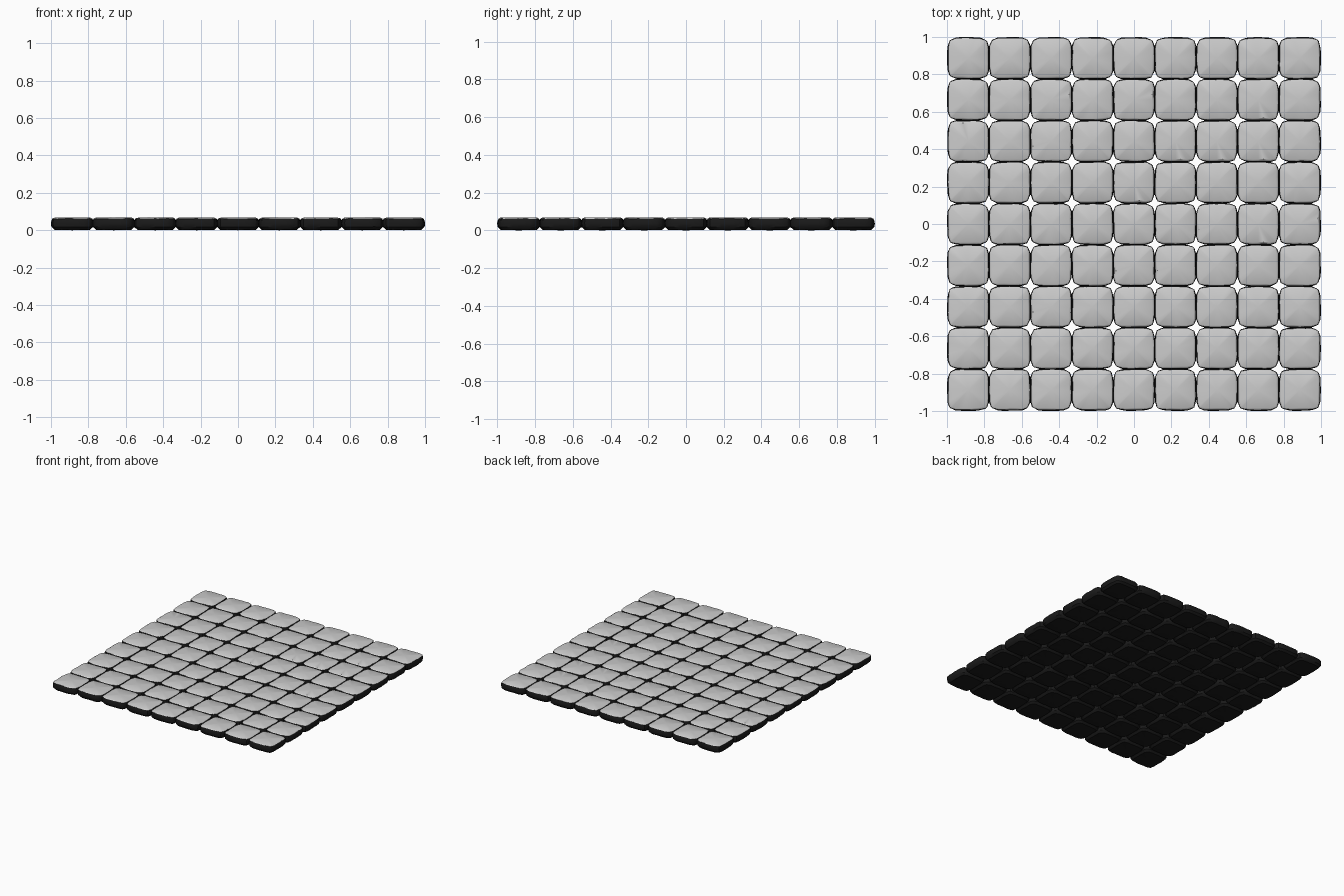
import bpy, bmesh, math, random

if "Cube" in bpy.data.objects:
    bpy.data.objects.remove(bpy.data.objects["Cube"])

random.seed(7)
COUNT, PITCH = 9, 0.2215


def material(name, value):
    m = bpy.data.materials.new(name)
    m.diffuse_color = (value, value, value, 1)
    m.use_nodes = True
    m.node_tree.nodes["Principled BSDF"].inputs["Base Color"].default_value = m.diffuse_color
    return m


stone_top = material("stone_top", 0.6)
stone_side = material("stone_side", 0.01)

# One quarter of the worn square outline: edge middle to corner (unit half size)
QUARTER = [(1.0, -0.62), (1.0, -0.3), (1.0, 0.0), (1.0, 0.3), (1.0, 0.62), (0.94, 0.87), (0.87, 0.94)]
# Side profile: height, half size, mid-edge bulge
PROFILE = [(0.003, 0.092, 0.002), (0.018, 0.104, 0.006), (0.036, 0.1055, 0.008),
           (0.054, 0.1055, 0.004), (0.061, 0.104, 0.002), (0.066, 0.097, 0.0)]


def stone_mesh(index):
    bm = bmesh.new()
    outline = []
    for q in range(4):
        c, s = round(math.cos(q * math.pi / 2)), round(math.sin(q * math.pi / 2))
        for x, y in QUARTER:
            k = random.uniform(0.985, 1.015)
            outline.append(((c * x - s * y) * k, (s * x + c * y) * k, c, s, max(0, 1 - y * y)))
    # Stacked rings
    rings = []
    for z, half, bulge in PROFILE:
        rings.append([bm.verts.new((x * half + c * bulge * b, y * half + s * bulge * b,
                                    z + random.uniform(-0.001, 0.001)))
                      for x, y, c, s, b in outline])
    n = len(outline)
    for i, (low, high) in enumerate(zip(rings, rings[1:])):
        for j in range(n):
            k = (j + 1) % n
            f = bm.faces.new((low[j], low[k], high[k], high[j]))
            f.material_index = 0 if i >= 4 else 1
    # Closed top and underside
    top = bm.verts.new((0, 0, 0.067))
    base = bm.verts.new((0, 0, 0.0))
    for j in range(n):
        k = (j + 1) % n
        bm.faces.new((rings[-1][j], rings[-1][k], top))
        bm.faces.new((rings[0][k], rings[0][j], base)).material_index = 1
    for f in bm.faces:
        f.smooth = True
    me = bpy.data.meshes.new(f"paving_stone_{index}")
    bm.to_mesh(me)
    bm.free()
    me.materials.append(stone_top)
    me.materials.append(stone_side)
    me.set_sharp_from_angle(angle=math.radians(35))
    return me


# Paving: a 9 x 9 grid of stones drawn from a few worn variants
variants = [stone_mesh(i) for i in range(6)]
for row in range(COUNT):
    for col in range(COUNT):
        ob = bpy.data.objects.new(f"paving_stone_{row}_{col}", random.choice(variants))
        ob.location = ((col - COUNT // 2) * PITCH, (row - COUNT // 2) * PITCH, 0)
        ob.rotation_euler.z = random.randrange(4) * math.pi / 2
        bpy.context.collection.objects.link(ob)
